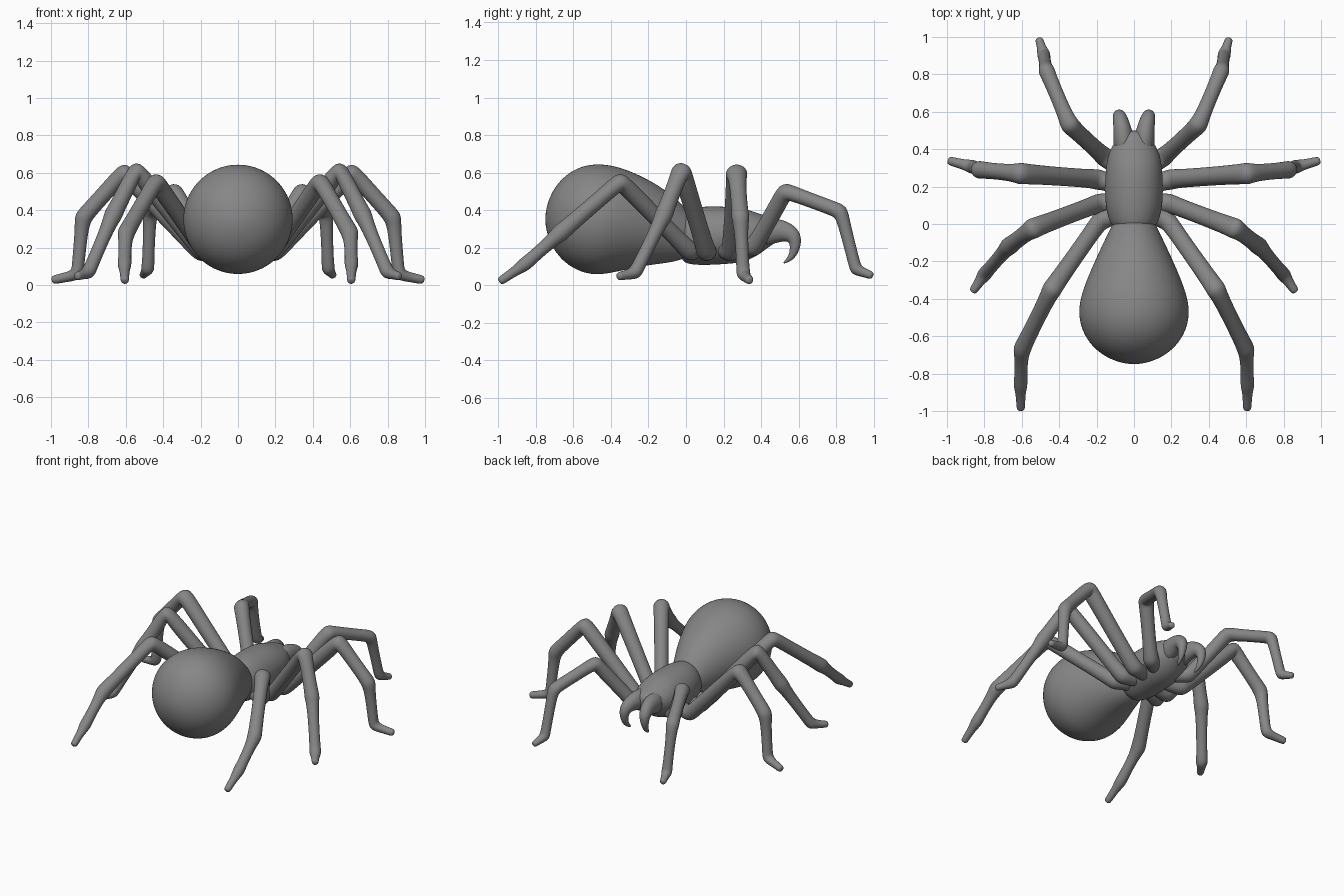
import bpy, bmesh, math
from mathutils import Vector

grey = bpy.data.materials.new("dark_grey")
grey.diffuse_color = (0.24, 0.24, 0.24, 1)


def loft(name, stations, sides=16, up=Vector((0, 0, 1)), mirror=False):
    """Tube through stations (centre, radius_across, radius_up), closed at both ends."""
    bm = bmesh.new()
    pts = [Vector(s[0]) for s in stations]
    rings, side = [], None
    for i, (_, ra, rb) in enumerate(stations):
        before = (pts[i] - pts[i - 1]).normalized() if i > 0 else Vector()
        after = (pts[i + 1] - pts[i]).normalized() if i < len(pts) - 1 else Vector()
        t = (before + after).normalized()
        side = t.cross(up) if side is None else side - t * side.dot(t)
        side.normalize()
        top = side.cross(t)
        ring = []
        for k in range(sides):
            a = 2 * math.pi * k / sides
            ring.append(bm.verts.new(pts[i] + side * ra * math.cos(a) + top * rb * math.sin(a)))
        rings.append(ring)
    for r0, r1 in zip(rings, rings[1:]):
        for k in range(sides):
            j = (k + 1) % sides
            bm.faces.new((r0[k], r0[j], r1[j], r1[k]))
    bm.faces.new(rings[0][::-1])
    bm.faces.new(rings[-1])
    bmesh.ops.recalc_face_normals(bm, faces=bm.faces)
    for f in bm.faces:
        f.smooth = True
    me = bpy.data.meshes.new(name)
    bm.to_mesh(me)
    bm.free()
    me.materials.append(grey)
    ob = bpy.data.objects.new(name, me)
    bpy.context.collection.objects.link(ob)
    if mirror:
        ob.modifiers.new("mirror", 'MIRROR').use_mirror_merge = False
    sub = ob.modifiers.new("smooth", 'SUBSURF')
    sub.levels = sub.render_levels = 2
    return ob


def body(name, rows):
    """Body part along y from rows (y, centre z, half width, half height)."""
    return loft(name, [((0, y, z), rx, rz) for y, z, rx, rz in rows], 24)


def leg(name, joints):
    """Leg through joints (x, y, z, radius), swollen at every joint."""
    p = [Vector(j[:3]) for j in joints]
    r = [j[3] for j in joints]
    st = [(p[0], r[0], r[0])]
    for i in range(1, len(p) - 1):
        a, b = p[i - 1] - p[i], p[i + 1] - p[i]
        d = min(0.055, a.length * 0.4, b.length * 0.4)
        n0, n1 = r[i] * 0.95, r[i] * 0.4 + r[i + 1] * 0.5
        st += [(p[i] + a.normalized() * d, n0, n0),
               (p[i], r[i] * 1.12, r[i] * 1.12),
               (p[i] + b.normalized() * d, n1, n1)]
    # rounded tip
    t = (p[-1] - p[-2]).normalized()
    e = r[-1]
    for back, k in ((0.025, 1), (0.008, 0.9), (0, 0.5)):
        st.append((p[-1] - t * back, e * k, e * k))
    return loft(name, st, 14, mirror=True)


# abdomen: egg with round rear
rear = []
for deg in (4, 15, 30, 45, 60, 75, 90):
    a = math.radians(deg)
    rr = 0.299 * math.sin(a)
    rear.append((-0.47 - 0.280 * math.cos(a), 0.352, rr, rr))
body("abdomen", rear + [
    (-0.39, 0.348, 0.288, 0.289), (-0.30, 0.335, 0.255, 0.263),
    (-0.20, 0.317, 0.211, 0.226), (-0.10, 0.288, 0.163, 0.182),
    (-0.03, 0.270, 0.130, 0.148), (0.03, 0.265, 0.10, 0.11), (0.06, 0.265, 0.04, 0.04)])

# fused head and thorax
body("head_thorax", [
    (-0.03, 0.260, 0.05, 0.07), (-0.025, 0.260, 0.115, 0.138), (0.03, 0.260, 0.138, 0.152),
    (0.10, 0.264, 0.154, 0.158), (0.20, 0.266, 0.157, 0.155), (0.30, 0.268, 0.152, 0.148),
    (0.38, 0.280, 0.138, 0.114), (0.43, 0.288, 0.108, 0.085),
    (0.48, 0.292, 0.078, 0.062), (0.50, 0.292, 0.03, 0.03)])

# curved fangs
loft("fangs", [((0.050, 0.38, 0.275), 0.06, 0.080), ((0.055, 0.46, 0.292), 0.058, 0.072),
               ((0.066, 0.53, 0.288), 0.046, 0.058), ((0.077, 0.574, 0.262), 0.039, 0.045),
               ((0.081, 0.585, 0.222), 0.030, 0.032), ((0.080, 0.573, 0.170), 0.021, 0.023),
               ((0.076, 0.550, 0.138), 0.013, 0.014), ((0.070, 0.518, 0.117), 0.004, 0.004)],
     14, mirror=True)

# four pairs of legs: hip, base, knee, shin, ankle, tip
leg("front_legs", [(0.05, 0.28, 0.20, 0.050), (0.16, 0.36, 0.20, 0.050), (0.345, 0.53, 0.503, 0.049),
                   (0.470, 0.825, 0.393, 0.042), (0.482, 0.905, 0.083, 0.034), (0.51, 0.995, 0.05, 0.023)])
leg("second_legs", [(0.05, 0.20, 0.19, 0.050), (0.20, 0.24, 0.175, 0.052), (0.61, 0.27, 0.605, 0.056),
                    (0.83, 0.29, 0.360, 0.046), (0.86, 0.305, 0.055, 0.036), (0.995, 0.34, 0.026, 0.025)])
leg("third_legs", [(0.05, 0.12, 0.19, 0.050), (0.19, 0.11, 0.175, 0.051), (0.545, -0.025, 0.617, 0.054),
                   (0.670, -0.12, 0.37, 0.047), (0.80, -0.27, 0.066, 0.037), (0.865, -0.365, 0.046, 0.024)])
leg("rear_legs", [(0.05, 0.06, 0.19, 0.050), (0.18, 0.02, 0.18, 0.051), (0.44, -0.35, 0.555, 0.051),
                  (0.60, -0.67, 0.278, 0.046), (0.607, -0.86, 0.11, 0.036), (0.605, -0.995, 0.018, 0.024)])
